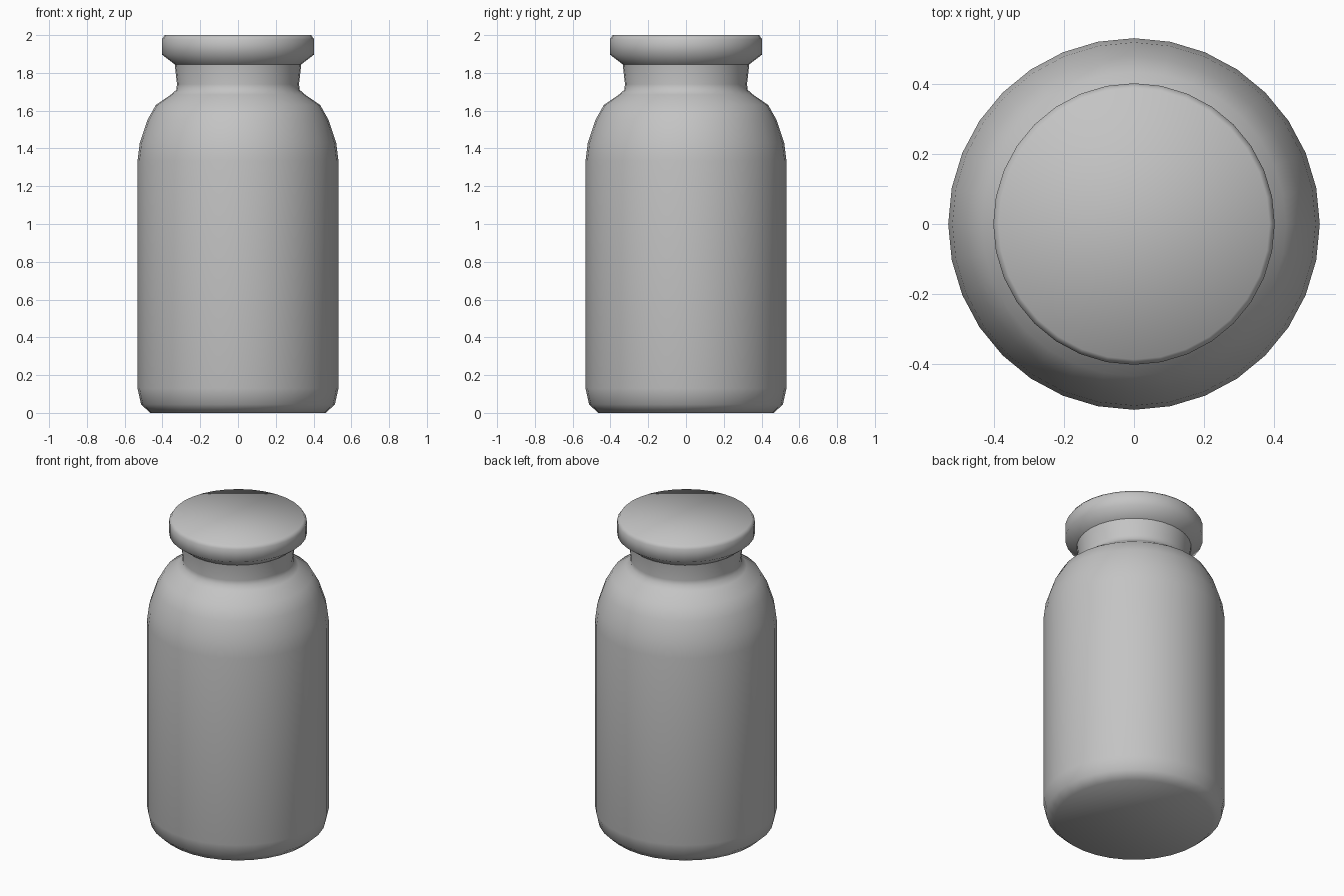
import bpy
import bmesh
from math import cos, sin, tau

SIDES = 32

cube = bpy.data.objects.get("Cube")
if cube:
    bpy.data.objects.remove(cube, do_unlink=True)


def flat_material(name, colour):
    mat = bpy.data.materials.new(name)
    mat.use_nodes = True
    mat.diffuse_color = colour
    mat.node_tree.nodes["Principled BSDF"].inputs["Base Color"].default_value = colour
    return mat


def lathe(name, profile, mat, cap_bottom=False, cap_top=False):
    """Turn a bottom-to-top (radius, height) profile around the z axis."""
    bm = bmesh.new()
    rings = [[bm.verts.new((r * cos(tau * i / SIDES), r * sin(tau * i / SIDES), z))
              for i in range(SIDES)] for r, z in profile]
    for low, high in zip(rings, rings[1:]):
        for i in range(SIDES):
            j = (i + 1) % SIDES
            bm.faces.new((low[i], low[j], high[j], high[i]))
    if cap_bottom:
        bm.faces.new(rings[0][::-1])
    if cap_top:
        bm.faces.new(rings[-1])
    for face in bm.faces:
        face.smooth = True
    mesh = bpy.data.meshes.new(name)
    bm.to_mesh(mesh)
    bm.free()
    mesh.materials.append(mat)
    obj = bpy.data.objects.new(name, mesh)
    bpy.context.collection.objects.link(obj)
    return obj


grey = flat_material("plain grey", (0.55, 0.55, 0.55, 1.0))

# Bottle: chamfered foot, straight wall, round shoulder, flared neck
bottle = [(0.465, 0.0), (0.513, 0.045), (0.532, 0.13), (0.532, 1.335),
          (0.52, 1.43), (0.48, 1.55), (0.435, 1.63), (0.355, 1.685),
          (0.327, 1.71), (0.323, 1.74), (0.335, 1.845)]
lathe("bottle", bottle, grey, cap_bottom=True)

# Stopper: sloped underside, upright rim, small bevel and flat top
stopper = [(0.335, 1.845), (0.403, 1.897), (0.403, 1.978), (0.388, 2.0)]
lathe("stopper", stopper, grey, cap_top=True)
